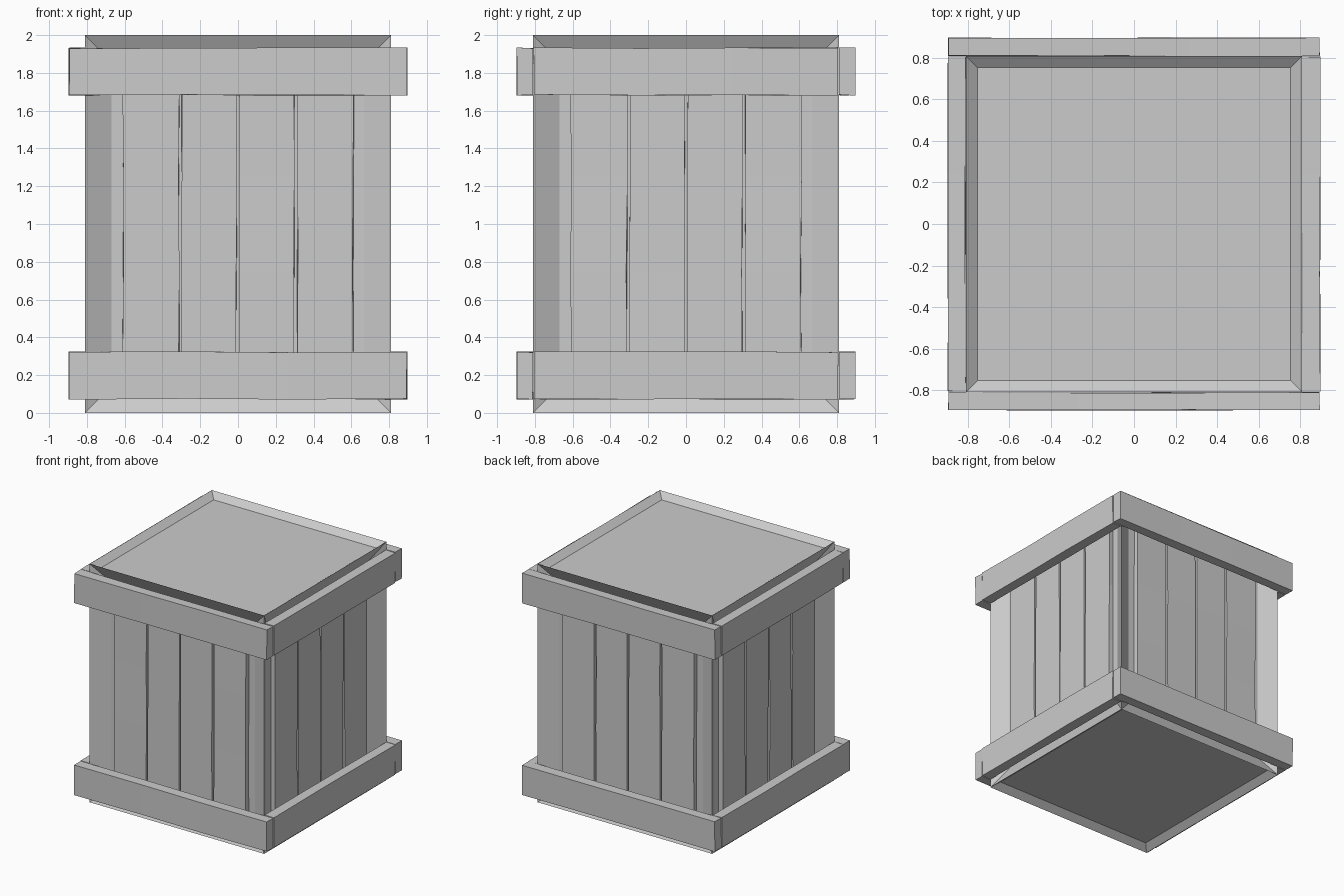
import bpy, bmesh, random
from math import pi
from mathutils import Matrix, Vector

if "Cube" in bpy.data.objects:
    bpy.data.objects.remove(bpy.data.objects["Cube"])

random.seed(4)


def finish(name, bm):
    bmesh.ops.recalc_face_normals(bm, faces=bm.faces)
    me = bpy.data.meshes.new(name)
    bm.to_mesh(me)
    bm.free()
    ob = bpy.data.objects.new(name, me)
    bpy.context.collection.objects.link(ob)
    return ob


def board(name, lo, hi, axis, turn, jitter):
    """Box with two cross cuts along its length and slightly uneven edges."""
    lo, hi = Vector(lo), Vector(hi)
    bm = bmesh.new()
    bmesh.ops.create_cube(bm, size=1, matrix=Matrix.Translation((lo + hi) / 2)
                          @ Matrix.Diagonal((*(hi - lo), 1)))
    normal = Vector((0, 0, 0))
    normal[axis] = 1
    for t in (0.35, 0.65):
        bmesh.ops.bisect_plane(bm, geom=bm.verts[:] + bm.edges[:] + bm.faces[:],
                               plane_co=lo.lerp(hi, t), plane_no=normal)
    for v in bm.verts:
        v.co += Vector([random.uniform(-j, j) for j in jitter])
    bm.transform(Matrix.Rotation(turn * pi / 2, 4, 'Z'))
    return finish(name, bm)


# Crate body: corner posts, end rims and recessed panels
bm = bmesh.new()
bmesh.ops.create_cube(bm, size=1, matrix=Matrix.Translation((0, 0, 1))
                      @ Matrix.Diagonal((1.62, 1.62, 2, 1)))
bm.normal_update()
ends = [f for f in bm.faces if abs(f.normal.z) > 0.5]
sides = [f for f in bm.faces if abs(f.normal.z) < 0.5]
for faces, width, depth in ((ends, 0.08, 0.045), (sides, 0.2, 0.08)):
    for f in faces:
        bmesh.ops.inset_individual(bm, faces=[f], thickness=width, depth=0)
        bmesh.ops.translate(bm, verts=f.verts, vec=-f.normal * depth)
finish("crate_body", bm)

for turn in range(4):
    # Four upright planks in each recessed side
    for i in range(4):
        x0 = -0.61 + i * 0.305
        left = 0 if i == 0 else 0.008
        right = 0 if i == 3 else 0.008
        board(f"plank_{turn}_{i}", (x0 + left, -0.77, 0.17),
              (x0 + 0.305 - right, -0.71, 1.83), 2, turn, (0.004, 0.002, 0))
    # Lower and upper bands; front and back ones cover the side ends
    half = 0.893 if turn % 2 == 0 else 0.805
    for name, z in (("lower", 0.073), ("upper", 1.682)):
        board(f"{name}_band_{turn}", (-half, -0.896, z),
              (half, -0.811, z + 0.25), 0, turn, (0.002, 0.002, 0.003))
